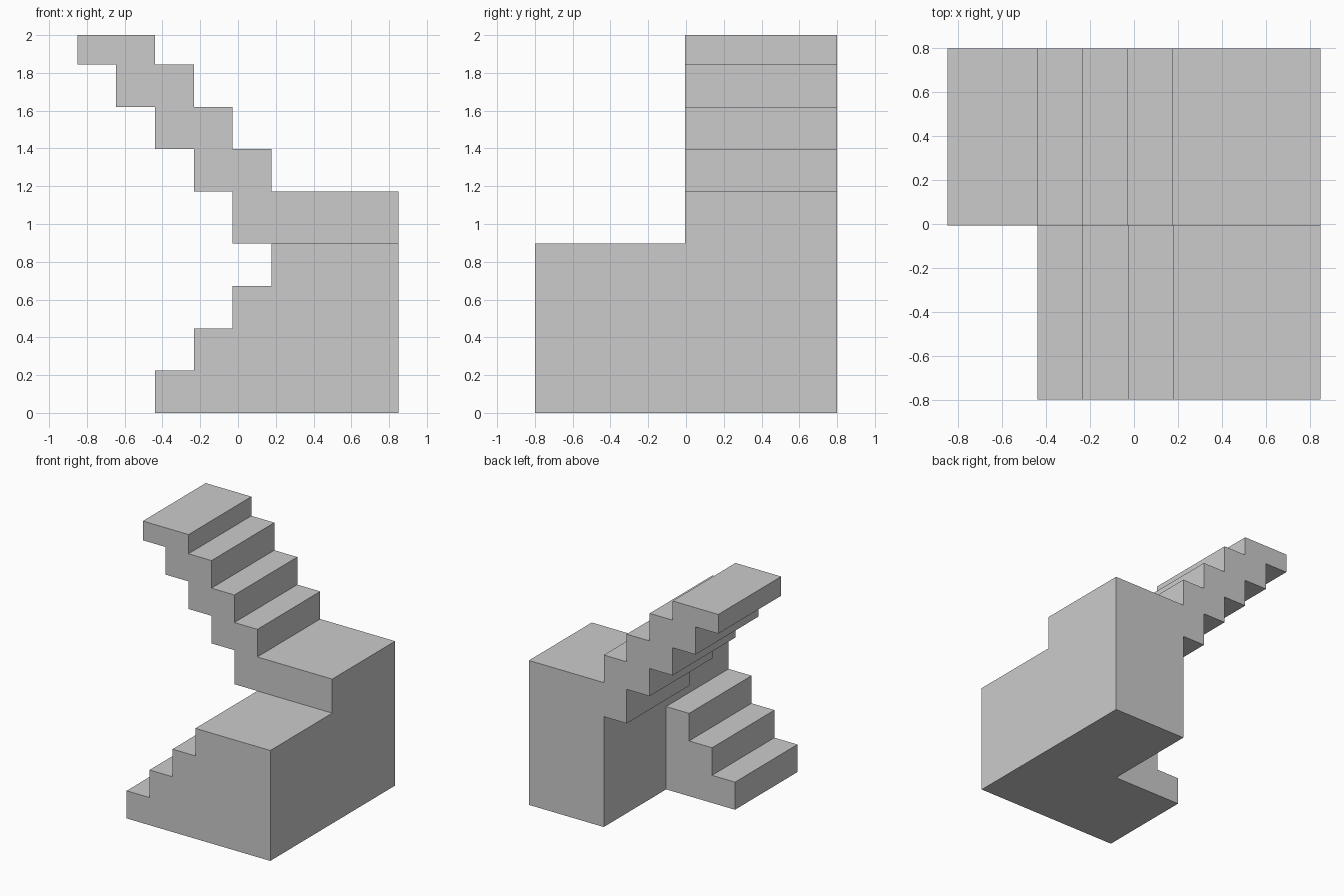
import bpy, bmesh

if "Cube" in bpy.data.objects:
    bpy.data.objects.remove(bpy.data.objects["Cube"])

RUN, RISE = 0.206, 0.224
LEFT, RIGHT = -0.44, 0.85
LANDING_X = LEFT + 3 * RUN
LOW_TOP, LANDING_TOP, TOP = 0.896, 1.172, 2.0


def prism(name, profile, y0, y1):
    """Extrude an (x, z) outline from y0 to y1."""
    bm = bmesh.new()
    face = bm.faces.new([bm.verts.new((x, y0, z)) for x, z in profile])
    ext = bmesh.ops.extrude_face_region(bm, geom=[face])
    verts = [v for v in ext["geom"] if isinstance(v, bmesh.types.BMVert)]
    bmesh.ops.translate(bm, verts=verts, vec=(0, y1 - y0, 0))
    bmesh.ops.recalc_face_normals(bm, faces=bm.faces)
    mesh = bpy.data.meshes.new(name)
    bm.to_mesh(mesh)
    bm.free()
    obj = bpy.data.objects.new(name, mesh)
    bpy.context.collection.objects.link(obj)
    return obj


# Lower flight: solid steps up to the half landing
lower = [(RIGHT, 0), (LEFT, 0)]
for i in range(4):
    x, z = LEFT + i * RUN, (i + 1) * RISE
    lower += [(x, z), (x + RUN if i < 3 else RIGHT, z)]
staircase = prism("staircase", lower, -0.8, 0.0)

# Upper flight: landing block, stepped soffit going up, treads coming down
upper = [(RIGHT, 0), (LANDING_X, 0), (LANDING_X, LOW_TOP)]
for i in range(4):
    x = LANDING_X - (i + 1) * RUN
    z = LANDING_TOP + i * RISE
    upper += [(x, LOW_TOP if i == 0 else z - RISE), (x, z)]
upper += [(-0.85, LANDING_TOP + 3 * RISE), (-0.85, TOP), (LEFT, TOP)]
for i in range(3, 0, -1):
    x, z = LANDING_X - i * RUN, LANDING_TOP + i * RISE
    upper += [(x, z), (x + RUN, z)]
upper += [(LANDING_X, LANDING_TOP), (RIGHT, LANDING_TOP)]
upper_flight = prism("upper_flight", upper, -0.006, 0.8)

# Join both flights into one solid
mod = staircase.modifiers.new("join", "BOOLEAN")
mod.operation = "UNION"
mod.solver = "EXACT"
mod.object = upper_flight
bpy.context.view_layer.objects.active = staircase
bpy.ops.object.modifier_apply(modifier=mod.name)
bpy.data.objects.remove(upper_flight, do_unlink=True)
